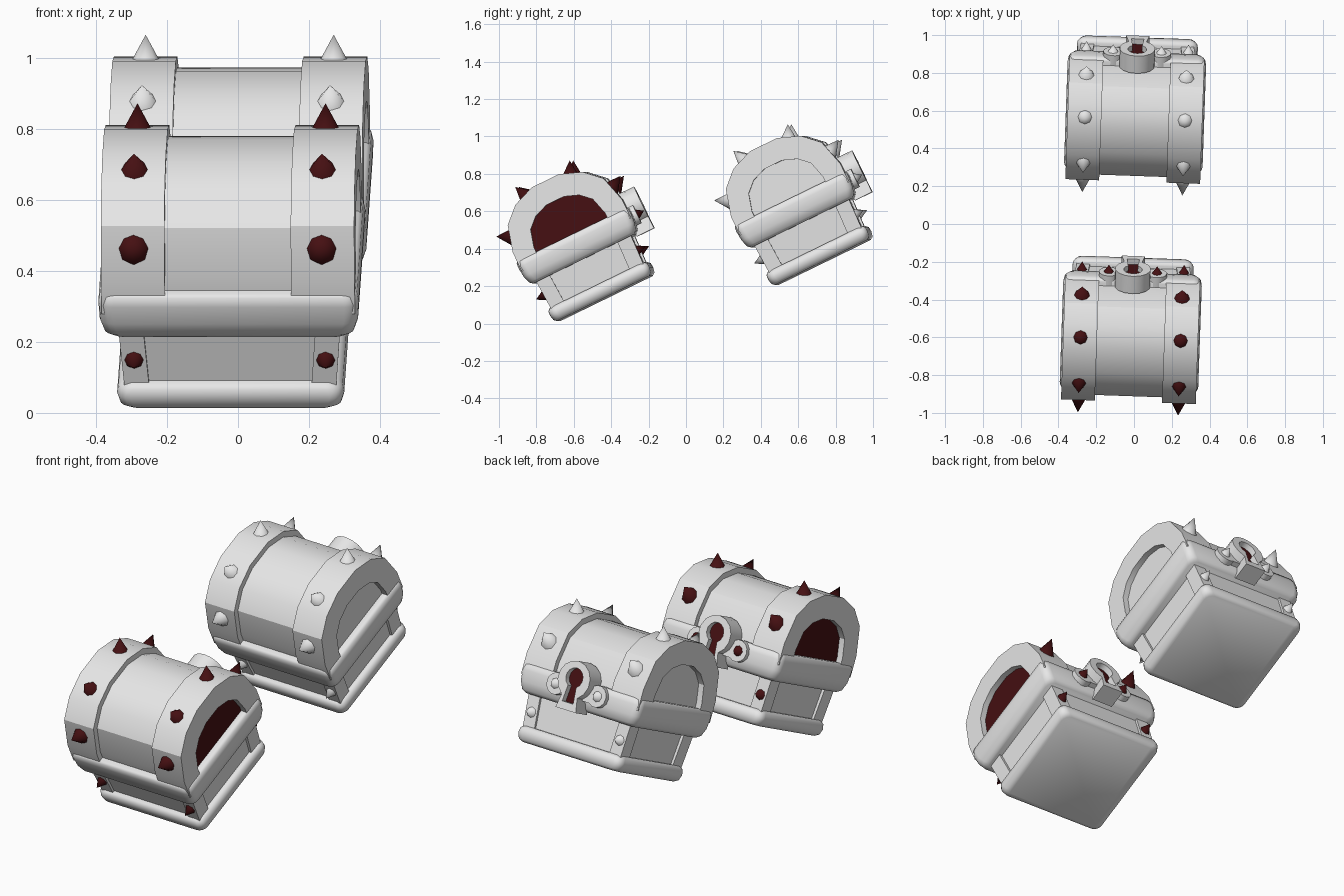
import bpy, bmesh, math
from mathutils import Vector, Matrix

if "Cube" in bpy.data.objects:
    bpy.data.objects.remove(bpy.data.objects["Cube"])


def material(name, rgb):
    m = bpy.data.materials.new(name)
    m.diffuse_color = (*rgb, 1)
    m.use_nodes = True
    m.node_tree.nodes["Principled BSDF"].inputs["Base Color"].default_value = m.diffuse_color
    return m


GREY = material("light_grey", (0.8, 0.8, 0.8))
DARK = material("dark_red", (0.06, 0.005, 0.006))


def finish(name, bm, pose, mats, angle):
    bmesh.ops.recalc_face_normals(bm, faces=bm.faces)
    me = bpy.data.meshes.new(name)
    bm.to_mesh(me)
    bm.free()
    for m in mats:
        me.materials.append(m)
    for p in me.polygons:
        p.use_smooth = True
    me.set_sharp_from_angle(angle=math.radians(angle))
    ob = bpy.data.objects.new(name, me)
    bpy.context.collection.objects.link(ob)
    ob.matrix_world = pose
    return ob


def bridge(bm, a, b):
    n = len(a)
    for i in range(n):
        j = (i + 1) % n
        bm.faces.new((a[i], a[j], b[j], b[i]))


def extrude(bm, outer, a, b, place, inner=None):
    """Extrude a closed outline from a to b, optionally with a hole."""
    rows = [[bm.verts.new(place(p, t)) for p in outer] for t in (a, b)]
    bridge(bm, *rows)
    if inner:
        holes = [[bm.verts.new(place(p, t)) for p in inner] for t in (a, b)]
        bridge(bm, *holes)
        bridge(bm, rows[0], holes[0])
        bridge(bm, rows[1], holes[1])
    else:
        for r in rows:
            bm.faces.new(r)


def along_x(p, t):
    return (t, p[0], p[1])


def along_y(p, t):
    return (p[0], t, p[1])


def loft(bm, levels, radius=0.04, seg=4):
    """Stack rounded rectangles given as (z, half x, half y)."""
    rows = []
    for z, hx, hy in levels:
        row = []
        for k, (sx, sy) in enumerate(((1, 1), (-1, 1), (-1, -1), (1, -1))):
            for i in range(seg + 1):
                t = math.pi / 2 * (k + i / seg)
                row.append(bm.verts.new((sx * (hx - radius) + radius * math.cos(t),
                                         sy * (hy - radius) + radius * math.sin(t), z)))
        rows.append(row)
    for a, b in zip(rows, rows[1:]):
        bridge(bm, a, b)
    bm.faces.new(rows[0])
    bm.faces.new(rows[-1])


def spike(bm, base, direction, r, length):
    rot = Vector(direction).to_track_quat('Z', 'Y').to_matrix().to_4x4()
    mat = Matrix.Translation(base) @ rot @ Matrix.Translation((0, 0, length / 2))
    bmesh.ops.create_cone(bm, cap_ends=True, segments=8, radius1=r, radius2=0,
                          depth=length, matrix=mat)


def disc(cx, cz, r, n=14):
    return [(cx + r * math.cos(2 * math.pi * i / n), cz + r * math.sin(2 * math.pi * i / n))
            for i in range(n)]


def keyhole(r, cz, w, bottom):
    pts = [(r * math.cos(math.radians(-60 + 25 * i)), cz + r * math.sin(math.radians(-60 + 25 * i)))
           for i in range(13)]
    return pts + [(-w, bottom), (w, bottom)]


# Lid cross-section, mirrored front to back
HALF = [(0.325, 0.32), (0.325, 0.43), (0.285, 0.575), (0.2, 0.655), (0.08, 0.7)]
ARCH = HALF + [(-y, z) for y, z in reversed(HALF)]


def scaled(f):
    return [(y * f, 0.36 + (z - 0.36) * f) for y, z in ARCH]


def chest(tag, pose, accent):
    # Rounded bottom trim
    bm = bmesh.new()
    loft(bm, [(0, 0.295, 0.275), (0.012, 0.312, 0.29), (0.04, 0.32, 0.296),
              (0.066, 0.316, 0.294), (0.08, 0.3, 0.28)])
    finish(tag + "_base_trim", bm, pose, [GREY], 60)

    # Box body, slightly wider at the top
    bm = bmesh.new()
    loft(bm, [(0.06, 0.285, 0.262), (0.27, 0.298, 0.27)], 0.005, 1)
    finish(tag + "_body", bm, pose, [GREY], 30)

    # Corner posts on the body
    bm = bmesh.new()
    for sx in (-1, 1):
        for sy in (-1, 1):
            rows = []
            for z, hx, hy in ((0.06, 0.298, 0.274), (0.27, 0.314, 0.283)):
                rows.append([bm.verts.new((sx * x, sy * y, z)) for x, y in
                             ((hx, hy), (hx - 0.07, hy), (hx - 0.07, hy - 0.08), (hx, hy - 0.08))])
            bridge(bm, *rows)
            for r in rows:
                bm.faces.new(r)
    finish(tag + "_corner_posts", bm, pose, [GREY], 30)

    # Thick rim around the lid
    bm = bmesh.new()
    loft(bm, [(0.235, 0.335, 0.3), (0.25, 0.352, 0.318), (0.29, 0.364, 0.33),
              (0.345, 0.367, 0.335), (0.372, 0.362, 0.332), (0.38, 0.35, 0.322)])
    finish(tag + "_lid_rim", bm, pose, [GREY], 60)

    # Recessed lid barrel, with coloured end panels
    bm = bmesh.new()
    extrude(bm, scaled(0.915), -0.325, 0.325, along_x)
    lid = finish(tag + "_lid_barrel", bm, pose, [GREY, accent], 28)
    for p in lid.data.polygons:
        if abs(p.normal.x) > 0.9:
            p.material_index = 1

    # Raised end straps
    bm = bmesh.new()
    for s in (-1, 1):
        extrude(bm, ARCH, s * 0.178, s * 0.357, along_x, scaled(0.65))
    finish(tag + "_lid_straps", bm, pose, [GREY], 28)

    # Spikes on straps, body corners and lock wings
    bm = bmesh.new()
    for s in (-1, 1):
        for deg in (27, 67, 113, 153):
            a = math.radians(deg)
            d = Vector((0, math.cos(a), math.sin(a)))
            spike(bm, Vector((s * 0.265, 0, 0.36)) + d * 0.33, d, 0.046, 0.085)
        for sy in (-1, 1):
            spike(bm, (s * 0.27, sy * 0.27, 0.152), (0, sy, 0), 0.031, 0.056)
        spike(bm, (s * 0.128, 0.352, 0.328), (0, 1, 0), 0.03, 0.045)
    finish(tag + "_spikes", bm, pose, [accent], 50)

    # Lock wings
    bm = bmesh.new()
    for s in (-1, 1):
        extrude(bm, disc(s * 0.125, 0.328, 0.055), 0.3, 0.357, along_y)
    extrude(bm, [(-0.125, 0.285), (0.125, 0.285), (0.125, 0.371), (-0.125, 0.371)],
            0.3, 0.355, along_y)
    finish(tag + "_lock_wings", bm, pose, [GREY], 40)

    # Lock frame and dark keyhole
    bm = bmesh.new()
    extrude(bm, keyhole(0.095, 0.375, 0.062, 0.222), 0.3, 0.402, along_y,
            keyhole(0.05, 0.385, 0.033, 0.26))
    finish(tag + "_lock_frame", bm, pose, [GREY], 40)
    bm = bmesh.new()
    extrude(bm, keyhole(0.052, 0.385, 0.035, 0.258), 0.362, 0.37, along_y)
    finish(tag + "_keyhole", bm, pose, [DARK], 40)


tilt = Matrix.Rotation(math.radians(-2), 4, 'Z') @ Matrix.Rotation(math.radians(26), 4, 'X')
chest("front_chest", Matrix.Translation((-0.012, -0.433, 0.134)) @ tilt, DARK)
chest("back_chest", Matrix.Translation((0.011, 0.733, 0.327)) @ tilt, GREY)
